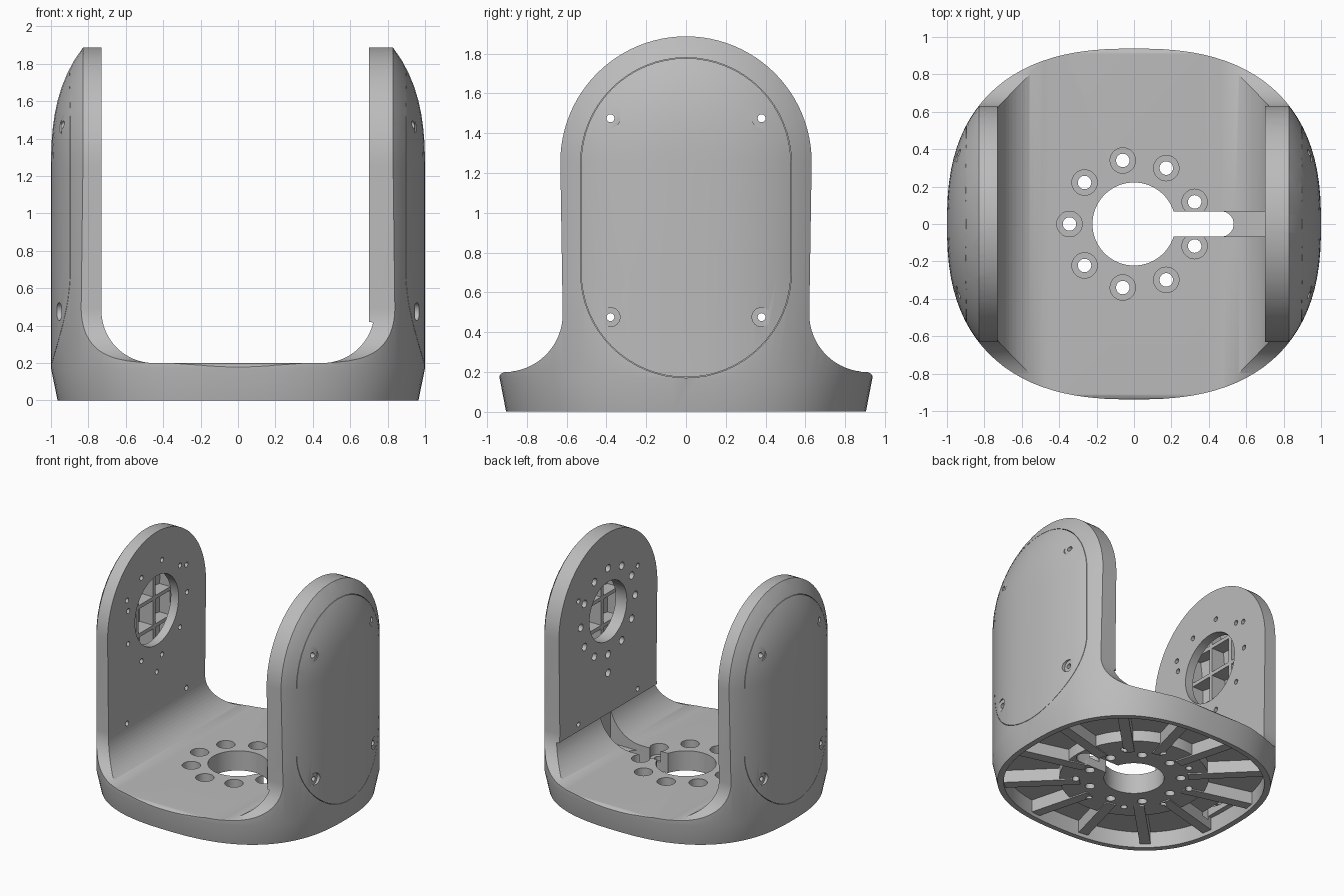
import bpy, bmesh, math
from mathutils import Vector

cube = bpy.data.objects.get("Cube")
if cube:
    bpy.data.objects.remove(cube)

grey = bpy.data.materials.new("light_grey")
grey.use_nodes = True
grey.diffuse_color = (0.5, 0.5, 0.5, 1)
grey.node_tree.nodes["Principled BSDF"].inputs["Base Color"].default_value = (0.5, 0.5, 0.5, 1)


def loft(name, rings):
    """Closed solid through equal-length rings of 3D points."""
    bm = bmesh.new()
    loops = [[bm.verts.new(p) for p in ring] for ring in rings]
    for a, b in zip(loops, loops[1:]):
        for i in range(len(a)):
            j = (i + 1) % len(a)
            bm.faces.new((a[i], a[j], b[j], b[i]))
    bm.faces.new(loops[0])
    bm.faces.new(loops[-1])
    bmesh.ops.recalc_face_normals(bm, faces=bm.faces)
    mesh = bpy.data.meshes.new(name)
    bm.to_mesh(mesh)
    bm.free()
    obj = bpy.data.objects.new(name, mesh)
    bpy.context.collection.objects.link(obj)
    return obj


def prism(axis, points, lo, hi, name="cutter"):
    """Extrude a 2D outline along the x, y or z axis."""
    def place(p, h):
        return {"x": (h, *p), "y": (p[0], h, p[1]), "z": (*p, h)}[axis]
    return loft(name, [[place(p, h) for p in points] for h in (lo, hi)])


def arc(u, v, r, start, end, n=16):
    angles = [math.radians(start + (end - start) * i / n) for i in range(n + 1)]
    return [(u + r * math.cos(a), v + r * math.sin(a)) for a in angles]


def circle(u, v, r, n=32):
    return arc(u, v, r, 0, 360, n)[:-1]


def rect(u0, u1, v0, v1):
    return [(u0, v0), (u1, v0), (u1, v1), (u0, v1)]


def carve(obj, *tools, op="DIFFERENCE"):
    for tool in tools:
        mod = obj.modifiers.new("cut", "BOOLEAN")
        mod.object, mod.operation, mod.solver = tool, op, "EXACT"
        bpy.context.view_layer.objects.active = obj
        bpy.ops.object.modifier_apply(modifier=mod.name)
        bpy.data.objects.remove(tool)


HALF_Y = 0.938
AXIS_Z = 1.255


def outline(sx, sy, rise=0.0, n=96):
    """Rounded-square plan; above the arm axis it is turned about that axis."""
    pts = []
    reach = math.sqrt(HALF_Y ** 2 - rise ** 2)
    for i in range(n):
        c, s = math.cos(math.tau * (i + 0.5) / n), math.sin(math.tau * (i + 0.5) / n)
        y = math.copysign(abs(s) ** 0.8, s) * reach
        x = (1 - (math.hypot(y, rise) / HALF_Y) ** 2.5) ** 0.4
        pts.append((math.copysign(x, c) * sx, y * sy))
    return pts


# Outer envelope: tapered foot, straight sides, domed tops
def envelope(shrink=1.0, name="cutter"):
    rings = [(0, 0.965, 0), (0.17, 1, 0), (0.7, 1, 0)]
    rings += [(AXIS_Z + 0.07 * i, 1, 0.07 * i) for i in range(11)]
    return loft(name, [[(x, y, z) for x, y in outline(k * shrink, k * shrink, rise)]
                       for z, k, rise in rings])


def stadium(r):
    return arc(0, 1.25, r, 0, 180, 32) + arc(0, 0.7, r, 180, 360, 32)


# Yoke body: envelope limited by the side silhouette
body = envelope(name="yoke_body")
half = [(1.1, -0.1), (1.1, 0.155), (0.957, 0.155), (0.93, 0.19)]
half += arc(0.91, 0.49, 0.29, 270, 180)
arm_top = arc(0, AXIS_Z, 0.632, 0, 180, 48)
side = half + arm_top + [(-y, z) for y, z in reversed(half)]
carve(body, prism("x", side, -1.2, 1.2), op="INTERSECT")

# Gap between the arms, filleted to the floor, with a raised pad on the left arm
R = 0.28
gap = [(-0.73, 2.2)] + arc(-0.73 + R, 0.2 + R, R, 180, 270)
gap += arc(0.73 - R, 0.2 + R, R, 270, 347) + [(0.70, 0.42), (0.70, 2.2)]
carve(body, prism("y", gap, -1.2, 1.2))

# Underside pockets around a hub with radial ribs
pocket = prism("z", outline(0.92, 0.922), -0.1, 0.13)
carve(pocket, prism("z", circle(0, 0, 0.55, 64), 0.04, 0.3))
for i in range(12):
    a = math.radians(15 + 30 * i)
    d, n = Vector((math.cos(a), math.sin(a))), Vector((-math.sin(a), math.cos(a)))
    rib = [tuple(d * u + n * v) for u, v in rect(0.4, 1.2, -0.04, 0.04)]
    carve(pocket, prism("z", rib, 0.03, 0.3))
carve(body, pocket)

# Central opening, cable slot and channel up the left arm
carve(body, prism("z", circle(0, 0, 0.222, 64), -0.5, 0.5),
      prism("z", [(0.1, -0.068)] + arc(0.465, 0, 0.068, -90, 90) + [(0.1, 0.068)], -0.5, 0.5),
      prism("z", rect(0.45, 0.725, -0.068, 0.068), 0.15, 0.42))

# Counterbored floor screws
for i in range(9):
    a = math.radians(20 + 40 * i)
    x, y = 0.345 * math.cos(a), 0.345 * math.sin(a)
    carve(body, prism("z", circle(x, y, 0.068), 0.11, 0.5),
          prism("z", circle(x, y, 0.036), -0.5, 0.5))
for i in range(9):
    a = math.radians(40 * i)
    x, y = 0.43 * math.cos(a), 0.43 * math.sin(a)
    carve(body, prism("z", circle(x, y, 0.025, 16), -0.1, 0.09))

SCREWS = [(y, z) for y in (-0.38, 0.38) for z in (0.475, 1.475)]
finished = [body]
for s, label, bore, ring, count, hole in ((1, "left", 0.24, 0.35, 12, 0.03),
                                          (-1, "right", 0.28, 0.39, 9, 0.02)):
    # Hollow arm with an opening into the base
    carve(body, prism("x", stadium(0.53), s * 0.8, s * 1.2),
          prism("z", rect(min(s * 0.81, s * 0.88), max(s * 0.81, s * 0.88), -0.2, 0.2), 0.1, 0.4))
    # Bearing opening and its bolt circle in the inner wall
    carve(body, prism("x", circle(0, 1.25, bore, 48), s * 0.6, s * 0.85))
    for y, z in circle(0, 1.25, ring, count) + [(0, 0.75)]:
        carve(body, prism("x", circle(y, z, hole, 16), s * 0.6, s * 0.85))
    for y, z in SCREWS:
        carve(body, prism("x", circle(y, z, 0.02, 16), s * 0.6, s * 0.85))

    # Flush cover shell
    cover = envelope(name=label + "_cover")
    carve(cover, prism("x", stadium(0.527), s * 0.81, s * 1.2), op="INTERSECT")
    carve(cover, envelope(0.955))
    for y, z in SCREWS:
        carve(cover, prism("x", circle(y, z, 0.048), s * 0.945, s * 1.2),
              prism("x", circle(y, z, 0.02, 16), s * 0.6, s * 1.2))
    finished.append(cover)

    # Rib grid on the inner side of the cover
    bars = [rect(y - 0.015, y + 0.015, 0.1, 1.9) for y in (-0.33, -0.11, 0.11, 0.33)]
    bars += [rect(-0.6, 0.6, z - 0.015, z + 0.015) for z in (0.36, 0.59, 0.82, 1.05, 1.28, 1.51)]
    for bar in bars:
        rib = prism("x", bar, s * 0.83, s * 1.1, label + "_cover_rib")
        carve(rib, envelope(0.965), prism("x", stadium(0.52), s * 0.7, s * 1.2), op="INTERSECT")
        finished.append(rib)

# Finish: one grey, smooth with sharp edges kept
for obj in finished:
    obj.data.materials.clear()
    obj.data.materials.append(grey)
    bpy.ops.object.select_all(action="DESELECT")
    obj.select_set(True)
    bpy.context.view_layer.objects.active = obj
    bpy.ops.object.shade_smooth_by_angle(angle=math.radians(30))
